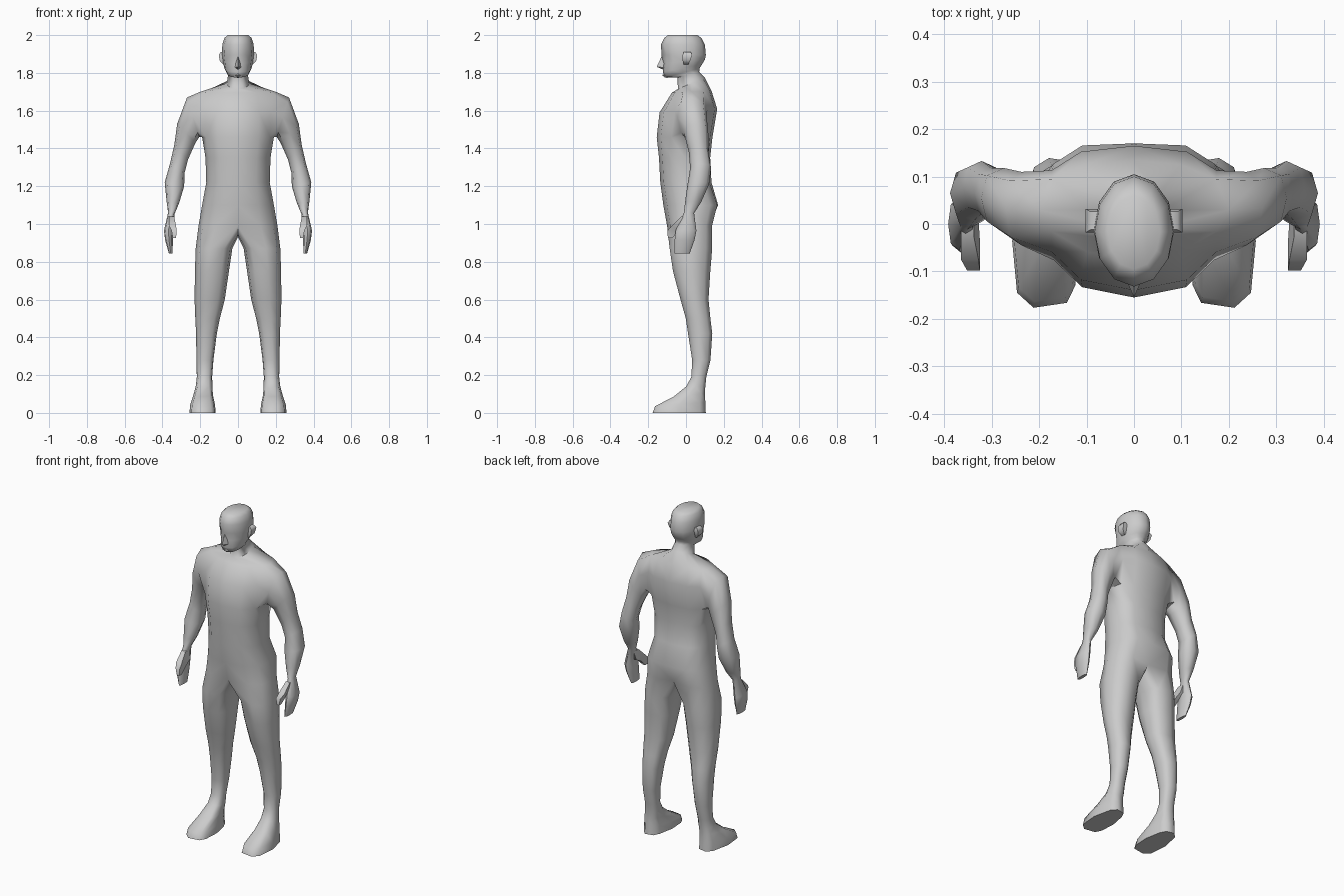
import bpy, bmesh, math

cube = bpy.data.objects.get("Cube")
if cube:
    bpy.data.objects.remove(cube)

mat = bpy.data.materials.new("light_grey")
mat.use_nodes = True
GREY = (0.6, 0.6, 0.6, 1)
mat.diffuse_color = GREY
mat.node_tree.nodes["Principled BSDF"].inputs["Base Color"].default_value = GREY


def spow(v, p):
    return math.copysign(abs(v) ** p, v)


def bridge(bm, a, b, closed=True, skip=()):
    """Quads between two equal rows of vertices."""
    n = len(a)
    for i in range(n if closed else n - 1):
        if i not in skip:
            j = (i + 1) % n
            bm.faces.new((a[i], a[j], b[j], b[i]))


def finish(bm, name, angle=60):
    """Mirror across x = 0, then make a smooth shaded object."""
    bmesh.ops.mirror(bm, geom=bm.verts[:] + bm.edges[:] + bm.faces[:],
                     axis='X', merge_dist=0.0005)
    bmesh.ops.remove_doubles(bm, verts=bm.verts[:], dist=0.0005)
    bmesh.ops.recalc_face_normals(bm, faces=bm.faces[:])
    me = bpy.data.meshes.new(name)
    bm.to_mesh(me)
    bm.free()
    ob = bpy.data.objects.new(name, me)
    bpy.context.collection.objects.link(ob)
    me.materials.append(mat)
    bpy.ops.object.select_all(action='DESELECT')
    ob.select_set(True)
    bpy.context.view_layer.objects.active = ob
    bpy.ops.object.shade_smooth_by_angle(angle=math.radians(angle))
    return ob


# Head and torso rows: z, half width, front y, back y, rise to the back,
# front power, back power
ROWS = [
    (2.00, .055, -.095, .060, 0, 1, 1),
    (1.985, .072, -.115, .082, 0, 1, 1),
    (1.95, .083, -.132, .100, 0, 1, 1),
    (1.895, .085, -.130, .105, 0, 1, 1),
    (1.86, .080, -.124, .100, .01, 1, 1),
    (1.825, .072, -.122, .085, .02, .9, 1),
    (1.80, .060, -.113, .072, .025, .9, 1),
    (1.79, .052, -.045, .070, .015, 1, 1),
    (1.745, .060, -.043, .100, .03, 1, 1),
    (1.70, .200, -.075, .135, .005, 1.2, .7),
    (1.60, .195, -.140, .165, .01, 1.1, .6),
    (1.46, .190, -.155, .140, 0, 1.1, .6),
    (1.35, .172, -.143, .128, 0, 1, .6),
    (1.22, .168, -.136, .135, 0, 1, .6),
    (1.10, .190, -.120, .178, 0, 1, .6),
    (0.99, .209, -.100, .148, 0, 1, .6),
]
ARM_TOP = 9          # the arm opening spans this row and the next two

bm = bmesh.new()
rows = []
for z, w, yf, yb, rise, pf, pb in ROWS:
    row = []
    for k in range(7):
        t = math.radians(-90 + 30 * k)
        s = spow(math.sin(t), pf if k < 3 else pb)
        c = abs(math.cos(t)) ** min(pf, .8 if z < 1.65 else 1)
        row.append(bm.verts.new((w * c, (yf + yb) / 2 + s * (yb - yf) / 2, z + rise * s)))
    rows.append(row)
rows[3][1].co.y += .012      # eye sockets
rows[4][1].co.y += .006
rows[14][6].co.y -= .008     # cleft
rows[15][6].co.y -= .025
bm.faces.new(rows[0])
for i in range(len(rows) - 1):
    hole = (2, 3) if ARM_TOP <= i < ARM_TOP + 2 else ()
    bridge(bm, rows[i], rows[i + 1], False, hole)

# Arms: outer x, outer z, inner x, inner z, front y, back y
ARM = [
    (.270, 1.67, .205, 1.46, -.045, .110),
    (.322, 1.53, .225, 1.43, -.010, .118),
    (.337, 1.42, .265, 1.34, .015, .118),
    (.360, 1.32, .283, 1.27, .022, .133),
    (.388, 1.22, .285, 1.20, .008, .122),
    (.378, 1.12, .312, 1.11, -.005, .080),
    (.370, 1.06, .335, 1.055, -.012, .043),
    (.392, .965, .345, .965, -.055, .055),
    (.386, .915, .345, .915, -.060, .045),
    (.366, .845, .346, .845, -.060, .020),
]
A, B, C = rows[ARM_TOP:ARM_TOP + 3]
last = [A[2], A[3], A[4], B[4], C[4], C[3], C[2], B[2]]
for xo, zo, xi, zi, yf, yb in ARM:
    ring = []
    for k in range(8):
        t = math.radians(135 - 45 * k)
        s, c = spow(math.sin(t), .8) / 2, spow(math.cos(t), .8) / 2
        ring.append(bm.verts.new(((xo + xi) / 2 + s * (xo - xi),
                                  (yf + yb) / 2 + c * (yb - yf),
                                  (zo + zi) / 2 + s * (zo - zi))))
    bridge(bm, last, ring)
    last = ring
bm.faces.new(last)

# Legs and feet: z, inner x, outer x, front y, back y, rise to the back, toe flare
LEG = [
    (.87, .030, .224, -.088, .140, 0, 0),
    (.75, .048, .228, -.070, .130, 0, 0),
    (.60, .070, .230, -.030, .120, 0, 0),
    (.50, .096, .226, -.002, .130, 0, 0),
    (.42, .112, .222, .010, .140, 0, 0),
    (.28, .130, .220, .032, .130, 0, 0),
    (.19, .137, .218, .028, .108, 0, 0),
    (.14, .135, .224, .000, .103, 0, 0),
    (.095, .133, .236, -.065, .100, .008, .12),
    (.045, .122, .253, -.165, .104, .010, .2),
    (.00, .118, .257, -.178, .106, 0, .2),
]
crotch = [bm.verts.new(p) for p in ((0, .08, .945), (0, .02, .93), (0, -.05, .945))]
last = rows[-1] + crotch
for z, xi, xo, yf, yb, rise, flare in LEG:
    ring = []
    for a in [-120 + 40 * k for k in range(7)] + [150, 180, 210]:
        t = math.radians(a)
        p = .6 if z < .1 else .85
        s, c = spow(math.sin(t), p), spow(math.cos(t), p)
        ring.append(bm.verts.new(((xi + xo) / 2 + c * (xo - xi) / 2 * (1 - flare * max(s, 0) * 1.5),
                                  (yf + yb) / 2 + s * (yb - yf) / 2, z + rise * s)))
    bridge(bm, last, ring)
    last = ring
bm.faces.new(last)
finish(bm, "body")


def box_loft(name, sections, angle=60):
    """Closed four-sided tube through sections: x0, x1, y0, y1, z."""
    bm = bmesh.new()
    rings = [[bm.verts.new(p) for p in ((x0, y0, z), (x1, y0, z), (x1, y1, z), (x0, y1, z))]
             for x0, x1, y0, y1, z in sections]
    for a, b in zip(rings, rings[1:]):
        bridge(bm, a, b)
    bm.faces.new(rings[0])
    bm.faces.new(rings[-1])
    return finish(bm, name, angle)


# Thumbs
box_loft("thumbs", [(.338, .365, -.025, .020, 1.04), (.328, .365, -.075, .010, .99),
                    (.325, .352, -.098, -.035, .965), (.328, .345, -.096, -.075, .925)])
# Ears
box_loft("ears", [(.070, .080, -.012, .012, 1.845), (.072, .097, -.018, .022, 1.865),
                  (.072, .102, -.018, .032, 1.895), (.072, .092, -.012, .026, 1.91)])

# Nose and chin, each a half wedge closed by mirroring
for name, pts in (
    ("nose", ((0, -.126, 1.895), (0, -.155, 1.832), (0, -.115, 1.815), (.019, -.112, 1.828))),
    ("chin", ((0, -.118, 1.80), (0, -.126, 1.785), (0, -.100, 1.772), (.030, -.095, 1.785))),
):
    bm = bmesh.new()
    v = [bm.verts.new(p) for p in pts]
    for i in range(3):
        if i < 2:
            bm.faces.new((v[i], v[i + 1], v[3]))
    finish(bm, name, 40)
